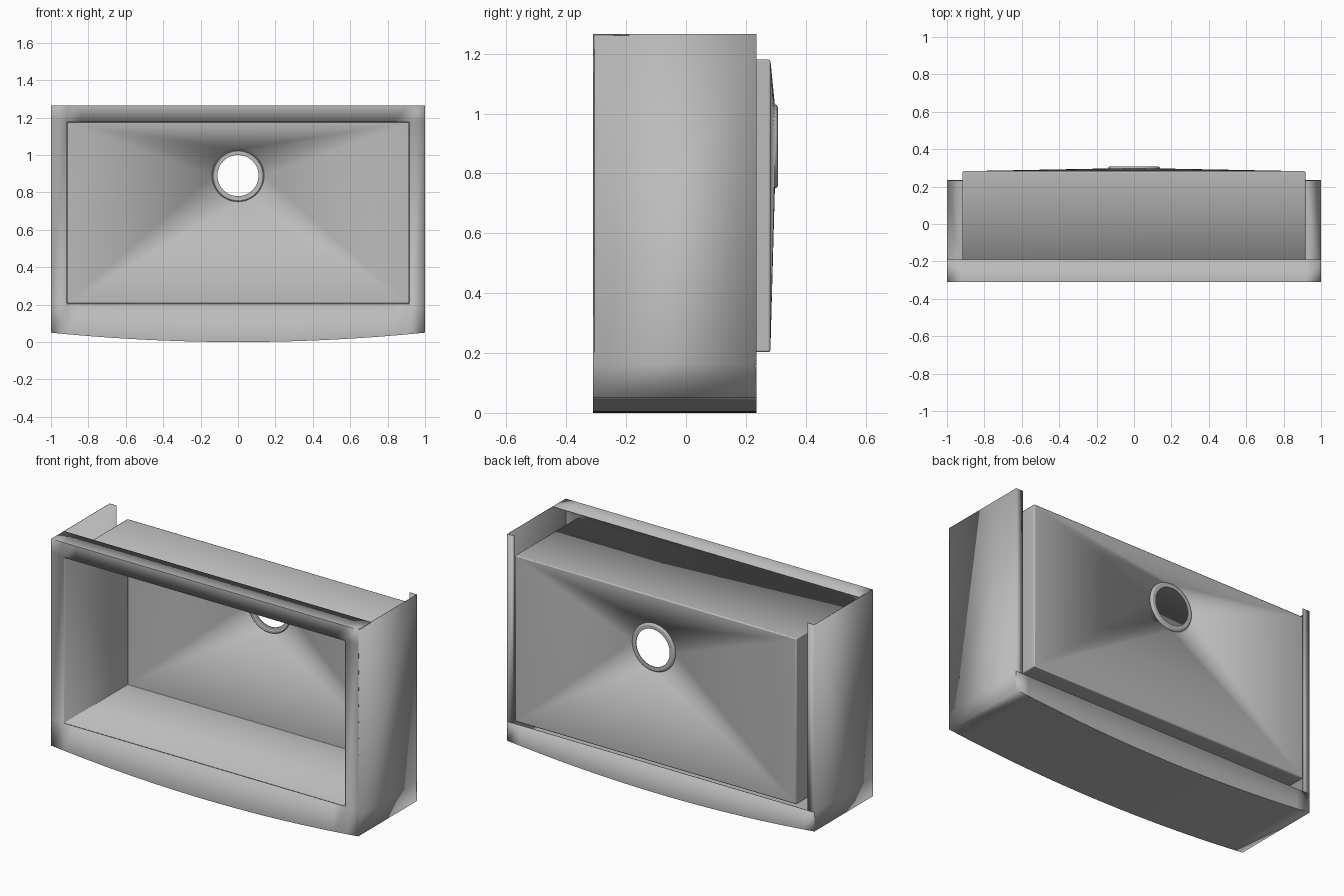
import bpy, bmesh, math

cube = bpy.data.objects.get("Cube")
if cube:
    bpy.data.objects.remove(cube, do_unlink=True)

steel = bpy.data.materials.new("brushed_grey")
steel.use_nodes = True
GREY = (0.5, 0.5, 0.5, 1)
steel.diffuse_color = GREY
steel.node_tree.nodes["Principled BSDF"].inputs["Base Color"].default_value = GREY

SHEET = 0.004
FRONT, BACK, TOP = -0.31, 0.235, 1.265
HALF, BOWL_LOW, BOWL_HIGH = 0.916, 0.203, 1.18
LIP = 0.162


def finish(name, bm, thickness=0, mirror=False, bevel=0):
    mesh = bpy.data.meshes.new(name)
    bm.to_mesh(mesh)
    bm.free()
    mesh.materials.append(steel)
    ob = bpy.data.objects.new(name, mesh)
    bpy.context.collection.objects.link(ob)
    if mirror:
        ob.modifiers.new("mirror", 'MIRROR')
    if bevel:
        mod = ob.modifiers.new("bevel", 'BEVEL')
        mod.width, mod.segments = bevel, 2
        mod.limit_method, mod.angle_limit = 'ANGLE', 1.0
    if thickness:
        mod = ob.modifiers.new("solidify", 'SOLIDIFY')
        mod.thickness, mod.offset = thickness, -1
    bpy.ops.object.select_all(action='DESELECT')
    ob.select_set(True)
    bpy.context.view_layer.objects.active = ob
    bpy.ops.object.shade_smooth_by_angle(angle=math.radians(30))
    return ob


def sheet(name, columns, skip, **options):
    """Folded sheet from columns of points; skip(i, j) leaves a cell open."""
    bm = bmesh.new()
    grid = [[bm.verts.new(p) for p in col] for col in columns]
    for i in range(len(grid) - 1):
        for j in range(len(grid[i]) - 1):
            if not skip(i, j):
                bm.faces.new((grid[i][j], grid[i + 1][j],
                              grid[i + 1][j + 1], grid[i][j + 1]))
    return finish(name, bm, thickness=SHEET, **options)


# Apron, front frame and top ledge: one folded sheet with a bowed bottom
xs = [-1] + [HALF * (k / 12 - 1) for k in range(25)] + [1]


def section(x):
    low = 0.05 * x * x
    return [(x, BACK, LIP), (x, BACK, low), (x, FRONT, low), (x, FRONT, BOWL_LOW),
            (x, FRONT, BOWL_HIGH), (x, FRONT, TOP), (x, -0.19, TOP)]


sheet("apron_and_frame", [section(x) for x in xs],
      lambda i, j: j == 3 and 0 < i < len(xs) - 2)

# Side panels with an inward return at the back
fold = [(1, FRONT), (1, BACK), (0.955, BACK)]
sheet("side_panels", [[(x, y, z) for z in (0.05, LIP, TOP)] for x, y in fold],
      lambda i, j: i == 1 and j == 0, mirror=True)

# Bowl: four walls and a floor that slopes to the drain
DRAIN_Z, RADIUS, QUARTER = 0.89, 0.138, 12
bm = bmesh.new()
corners = [(HALF, BOWL_HIGH), (-HALF, BOWL_HIGH), (-HALF, BOWL_LOW), (HALF, BOWL_LOW)]
near = [bm.verts.new((x, FRONT, z)) for x, z in corners]
far = [bm.verts.new((x, 0.282, z)) for x, z in corners]
steps = 4 * QUARTER
arc = []
for k in range(steps):
    a = math.tau * k / steps
    arc.append(bm.verts.new((RADIUS * math.cos(a), 0.297, DRAIN_Z + RADIUS * math.sin(a))))
for c in range(4):
    n = (c + 1) % 4
    bm.faces.new((near[c], far[c], far[n], near[n]))
    for k in range(c * QUARTER, (c + 1) * QUARTER):
        bm.faces.new((far[c], arc[k], arc[(k + 1) % steps]))
    bm.faces.new((far[c], arc[(c + 1) * QUARTER % steps], far[n]))
finish("bowl", bm, thickness=SHEET, bevel=0.006)

# Drain ring: rounded collar turned about the drain axis
profile = [(0.142, 0.294), (0.138, 0.303), (0.13, 0.308), (0.11, 0.308),
           (0.11, 0.303), (0.128, 0.303), (0.134, 0.299), (0.136, 0.29)]
bm = bmesh.new()
rings = []
for k in range(steps):
    a = math.tau * k / steps
    rings.append([bm.verts.new((r * math.cos(a), y, DRAIN_Z + r * math.sin(a)))
                  for r, y in profile])
for k in range(steps):
    p, q = rings[k], rings[(k + 1) % steps]
    for j in range(len(profile)):
        m = (j + 1) % len(profile)
        bm.faces.new((p[j], q[j], q[m], p[m]))
bmesh.ops.recalc_face_normals(bm, faces=bm.faces)
finish("drain_ring", bm)
